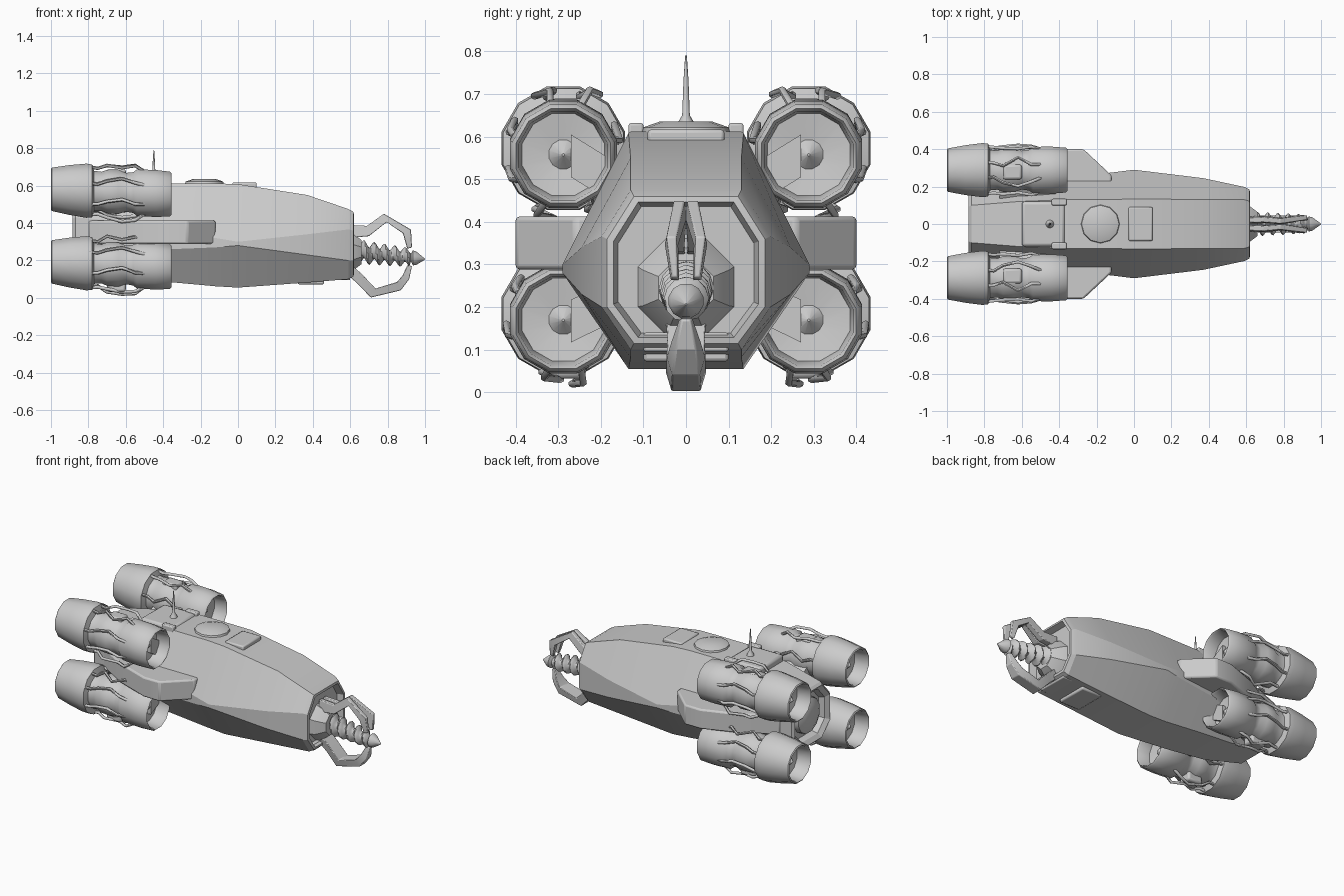
import bpy, bmesh
from math import sin, cos, pi, radians
from mathutils import Vector

if "Cube" in bpy.data.objects:
    bpy.data.objects.remove(bpy.data.objects["Cube"])


def loft(name, rings, mirror=False, angle=30, bevel=0):
    """Skin a list of equal-length rings, cap both ends."""
    bm = bmesh.new()
    vs = [[bm.verts.new(p) for p in r] for r in rings]
    n = len(rings[0])
    for a, b in zip(vs, vs[1:]):
        for i in range(n):
            j = (i + 1) % n
            bm.faces.new((a[i], a[j], b[j], b[i]))
    bm.faces.new(vs[0])
    bm.faces.new(vs[-1])
    bmesh.ops.recalc_face_normals(bm, faces=bm.faces)
    me = bpy.data.meshes.new(name)
    bm.to_mesh(me)
    bm.free()
    ob = bpy.data.objects.new(name, me)
    bpy.context.collection.objects.link(ob)
    if bevel:
        m = ob.modifiers.new("bevel", 'BEVEL')
        m.width, m.segments = bevel, 2
    if mirror:
        ob.modifiers.new("mirror", 'MIRROR').use_axis = (False, True, False)
    bpy.ops.object.select_all(action='DESELECT')
    ob.select_set(True)
    bpy.context.view_layer.objects.active = ob
    bpy.ops.object.shade_smooth_by_angle(angle=radians(angle))
    return ob


def circle(x, r, y, z, n=12):
    return [(x, y + r * cos(2 * pi * (i + .5) / n), z + r * sin(2 * pi * (i + .5) / n)) for i in range(n)]


def disc(x, y, z, r, n=12):
    return [(x + r * cos(2 * pi * i / n), y + r * sin(2 * pi * i / n), z) for i in range(n)]


def box(name, x0, x1, y0, y1, z0, z1, **kw):
    return loft(name, [[(x0, y0, z), (x1, y0, z), (x1, y1, z), (x0, y1, z)] for z in (z0, z1)], **kw)


def tube(name, pts, r, n=6, mirror=False):
    pts = [Vector(p) for p in pts]
    rings = []
    for i, p in enumerate(pts):
        d = (pts[min(i + 1, len(pts) - 1)] - pts[max(i - 1, 0)]).normalized()
        u = d.cross(Vector((0.3, 0.5, 0.8))).normalized()
        v = d.cross(u)
        rings.append([p + r * (u * cos(2 * pi * k / n) + v * sin(2 * pi * k / n)) for k in range(n)])
    return loft(name, rings, mirror=mirror, angle=60)


# Hull: faceted sections along x, with recessed nose and tail
def section(x, a, w, zt, zu, zl, zb, s=1.0):
    zc = (zt + zb) / 2
    pts = [(a, zt), (w, zu), (w, zl), (a, zb), (-a, zb), (-w, zl), (-w, zu), (-a, zt)]
    return [(x, y * s, zc + (z - zc) * s) for y, z in pts]


tail = (.10, .19, .53, .43, .26, .17)
nose = (.122, .185, .46, .36, .20, .115)
loft("hull", [
    section(-.83, *tail, .72), section(-.865, *tail, .78), section(-.885, *tail, .92),
    section(-.87, *tail),
    section(-.62, .12, .22, .58, .41, .28, .11),
    section(-.37, .13, .25, .612, .37, .26, .085),
    section(-.12, .13, .275, .612, .32, .27, .062),
    section(.0, .135, .29, .608, .30, .28, .055),
    section(.37, .13, .245, .55, .34, .23, .082),
    section(.59, .13, .198, .475, .366, .20, .10),
    section(.617, *nose), section(.62, *nose, .92), section(.58, *nose, .86)], angle=20)

# Tail hub and nose mount
loft("tail_hub", [circle(-.80, .12, 0, .35), circle(-.86, .11, 0, .35), circle(-.88, .07, 0, .35)])
loft("nose_mount", [circle(.56, .13, 0, .25, 8), circle(.61, .11, 0, .245, 8), circle(.66, .07, 0, .245, 8)])

# Plates and hatch on the hull
loft("top_hatch", [disc(-.18, 0, .59, .11), disc(-.18, 0, .622, .10), disc(-.18, 0, .636, .06)])
box("top_plate", -.03, .10, -.09, .09, .58, .617, bevel=.008)
box("rear_deck", -.60, -.37, -.12, .12, .55, .622, bevel=.015)
box("deck_corner", -.44, -.36, .10, .135, .58, .632, mirror=True, bevel=.006)
box("chin_block", .32, .46, -.10, .10, .072, .15, bevel=.008)
box("chin_bar", .46, .60, -.10, .10, .095, .14, bevel=.006)

# Side wings, swept at the front
plan = [(-.12, .20), (-.12, .26), (-.27, .40), (-.38, .40), (-.60, .32), (-.80, .20), (-.80, .10), (-.38, .10)]
loft("side_wing", [[(x, y, z) for x, y in plan] for z in (.288, .413)], mirror=True, bevel=.01)

# Antenna
loft("antenna", [disc(-.45, 0, z, r, 8) for z, r in
                 ((.60, .03), (.635, .018), (.65, .009), (.73, .006), (.79, .002))], angle=60)

# Engines: turned nacelle with hollow ends, pylon and cables
profile = [(-.415, .003), (-.445, .035), (-.435, .10), (-.365, .108), (-.355, .115), (-.365, .124),
           (-.44, .13), (-.54, .129), (-.56, .113), (-.60, .107), (-.64, .122), (-.70, .120),
           (-.73, .108), (-.77, .112), (-.78, .146), (-.81, .15), (-.90, .138), (-.995, .120),
           (-1.0, .113), (-.99, .106), (-.91, .098), (-.90, .05), (-.95, .003)]
for label, z0, up in (("upper", .555, 1), ("lower", .167, -1)):
    yc = .288

    def axis_z(x):
        return z0 - .04 * (x + .36)

    loft(label + "_engine", [circle(x, r, yc, axis_z(x)) for x, r in profile], mirror=True, angle=38)
    zi = .35 + .10 * up
    loft(label + "_pylon", [[(x, y, z) for x, y, z in ((-.42, yy, zz - .05), (-.42, yy, zz + .05),
                                                       (-.72, yy, zz + .05), (-.72, yy, zz - .05))]
                            for yy, zz in ((.10, zi), (.27, z0))], mirror=True)
    for k, deg in enumerate((20, 75, 110, 165, 235, 290, 330)):
        t = radians(deg) * up
        bulge = .135 + .012 * (k % 3)
        path = []
        for x, r, twist in ((-.50, .12, 0), (-.55, bulge, .05), (-.62, bulge, .22 * (-1) ** k),
                            (-.70, bulge - .005, .1), (-.75, .128, -.05), (-.80, .135, -.05)):
            path.append((x, yc + r * cos(t + twist), axis_z(x) + r * sin(t + twist)))
        tube(f"{label}_cable_{k}", path, .009, mirror=True)
    # Valve boxes on the waist
    s = z0 + .105 * up
    box(label + "_valve", -.70, -.60, yc - .05, yc + .03, s - .03, s + .03, mirror=True, bevel=.012)

# Drill: spiral thread then a pointed tip
rings, n, pitch = [], 12, .055
for i in range(37):
    x = .61 + i * pitch / 6.5
    core = .05 - .012 * i / 36
    zc = .24 - .11 * (x - .7)
    ring = []
    for k in range(n):
        t = 2 * pi * k / n
        r = core * (1 + .38 * cos(t - 2 * pi * x / pitch))
        ring.append((x, r * cos(t), zc + r * sin(t)))
    rings.append(ring)
rings += [circle(x, r, 0, .24 - .11 * (x - .7), n) for x, r in
          ((.925, .022), (.935, .042), (.955, .036), (1.0, .002))]
loft("drill", rings, angle=45)


# Claws: tapered bars, stations are outer x z, inner x z, centre y, half width
def claw(name, stations, mirror=False):
    rings = []
    for xo, zo, xi, zi, y, w in stations:
        rings.append([(xo, y - w * .7, zo), (xo, y + w * .7, zo), (xi, y + w, zi), (xi, y - w, zi)])
    loft(name, rings, mirror=mirror, angle=20, bevel=.004)


claw("upper_claw", [(.59, .39, .59, .32, .02, .02), (.69, .385, .70, .33, .024, .02),
                    (.78, .45, .795, .405, .016, .018), (.925, .365, .882, .345, .034, .016),
                    (.93, .27, .905, .262, .026, .010)], mirror=True)
claw("lower_claw", [(.59, .12, .59, .19, 0, .05), (.64, .075, .66, .13, 0, .045),
                    (.71, .002, .735, .05, 0, .048), (.87, .04, .85, .085, 0, .046),
                    (.915, .10, .88, .12, 0, .035), (.93, .17, .905, .175, 0, .015)])
